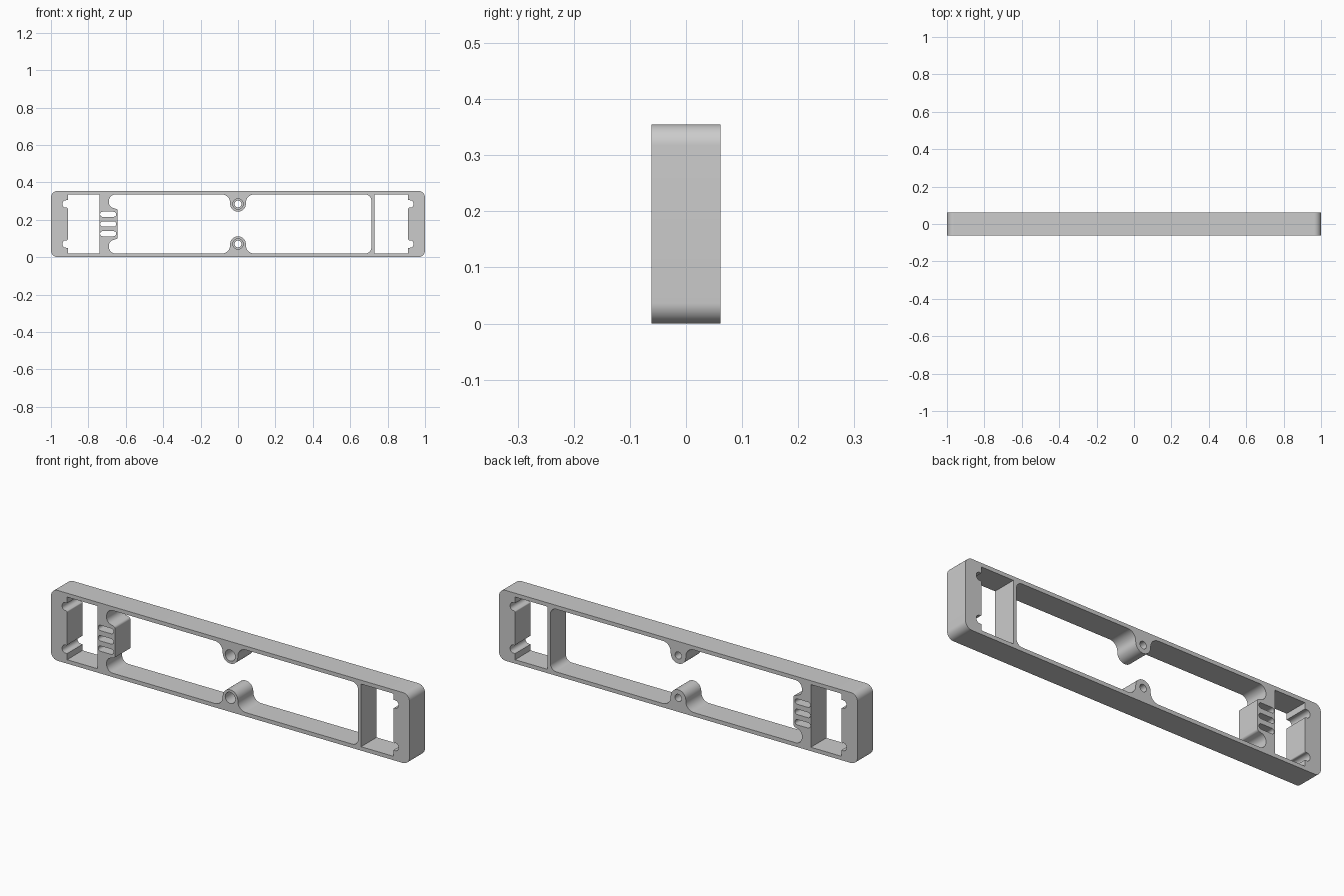
import bpy, bmesh
from math import pi, sin, tan, ceil
from mathutils import Matrix, Vector

cube = bpy.data.objects.get("Cube")
if cube:
    bpy.data.objects.remove(cube, do_unlink=True)

HALF_H = 0.1775      # half the frame height
HALF_D = 0.0617      # half the frame depth
INNER = 0.158        # half height of the openings
BOSS_Z = 0.107       # screw boss offset from the middle
GREY = (0.6, 0.6, 0.6, 1)

grey = bpy.data.materials.new("plain grey")
grey.use_nodes = True
grey.diffuse_color = GREY
grey.node_tree.nodes["Principled BSDF"].inputs["Base Color"].default_value = GREY


def rounded(corners):
    """Turn (x, z, radius) corners into a loop with filleted corners."""
    loop = []
    for i, (x, z, r) in enumerate(corners):
        p = Vector((x, z))
        d1 = (Vector(corners[i - 1][:2]) - p).normalized()
        d2 = (Vector(corners[(i + 1) % len(corners)][:2]) - p).normalized()
        if r == 0:
            arc = [p]
        else:
            angle = d1.angle(d2)
            t = r / tan(angle / 2)
            c = p + (d1 + d2).normalized() * (r / sin(angle / 2))
            a, b = (p + d1 * t - c).normalized(), (p + d2 * t - c).normalized()
            n = max(3, ceil((pi - angle) / 0.13))
            arc = [c + a.slerp(b, k / n).normalized() * r for k in range(n + 1)]
        loop += [q for q in arc if not loop or (q - loop[-1]).length > 1e-4]
    if (loop[0] - loop[-1]).length < 1e-4:
        loop.pop()
    return loop


def box(x0, x1, z0, z1, r):
    return rounded([(x0, z0, r), (x1, z0, r), (x1, z1, r), (x0, z1, r)])


def disc(x, z, r):
    return box(x - r, x + r, z - r, z + r, r)


def mirrored(upper):
    """Close an upper half outline with its reflection below."""
    return rounded(upper + [(x, -z, r) for x, z, r in reversed(upper)])


def plate(name, loops, y0, y1):
    """Extrude an outline with holes along y."""
    curve = bpy.data.curves.new(name, 'CURVE')
    curve.dimensions = '2D'
    curve.fill_mode = 'BOTH'
    curve.extrude = (y1 - y0) / 2
    for loop in loops:
        spline = curve.splines.new('POLY')
        spline.points.add(len(loop) - 1)
        for point, q in zip(spline.points, loop):
            point.co = (q.x, q.y, 0, 1)
        spline.use_cyclic_u = True
    helper = bpy.data.objects.new(name + "_outline", curve)
    bpy.context.collection.objects.link(helper)
    graph = bpy.context.evaluated_depsgraph_get()
    mesh = bpy.data.meshes.new_from_object(helper.evaluated_get(graph))
    bpy.data.objects.remove(helper, do_unlink=True)

    mesh.transform(Matrix.Translation((0, (y0 + y1) / 2, HALF_H)) @ Matrix.Rotation(pi / 2, 4, 'X'))
    bm = bmesh.new()
    bm.from_mesh(mesh)
    bmesh.ops.remove_doubles(bm, verts=bm.verts, dist=1e-5)
    bmesh.ops.recalc_face_normals(bm, faces=bm.faces)
    bm.to_mesh(mesh)
    bm.free()
    mesh.materials.clear()
    mesh.materials.append(grey)
    obj = bpy.data.objects.new(name, mesh)
    bpy.context.collection.objects.link(obj)
    bpy.ops.object.select_all(action='DESELECT')
    obj.select_set(True)
    bpy.context.view_layer.objects.active = obj
    bpy.ops.object.shade_smooth_by_angle(angle=pi / 6)


# Large middle opening, going around the cable guide and the two bosses
middle = mirrored([
    (-0.643, 0.078, 0.012), (-0.69, 0.092, 0.03), (-0.69, INNER, 0.036),
    (-0.042, INNER, 0.045), (-0.042, 0.066, 0.0418),
    (0.042, 0.066, 0.0418), (0.042, INNER, 0.045),
    (0.713, INNER, 0.033)])


# End windows with two rounded notches in the outer wall
def end_window(side, inner_x):
    outer, deep = side * 0.91, side * 0.938
    return mirrored([
        (side * inner_x, INNER, 0), (outer, INNER, 0),
        (outer, BOSS_Z + 0.02, 0), (deep, BOSS_Z + 0.02, 0.018),
        (deep, BOSS_Z - 0.02, 0.018), (outer, BOSS_Z - 0.02, 0.006)])


outline = box(-1, 1, -HALF_H, HALF_H, 0.037)
slots = [box(-0.737, -0.651, z - 0.0135, z + 0.0135, 0.0134) for z in (-0.052, 0, 0.052)]
bores = [disc(0, z, 0.028) for z in (-BOSS_Z, BOSS_Z)]
plate("frame", [outline, middle, end_window(-1, 0.74), end_window(1, 0.73)] + slots + bores,
      -HALF_D, HALF_D)

# Narrow rear part of each screw hole, leaving a counterbore at the front
for label, z in (("lower", -BOSS_Z), ("upper", BOSS_Z)):
    plate(label + "_screw_seat", [disc(0, z, 0.028), disc(0, z, 0.018)], 0.018, HALF_D)
